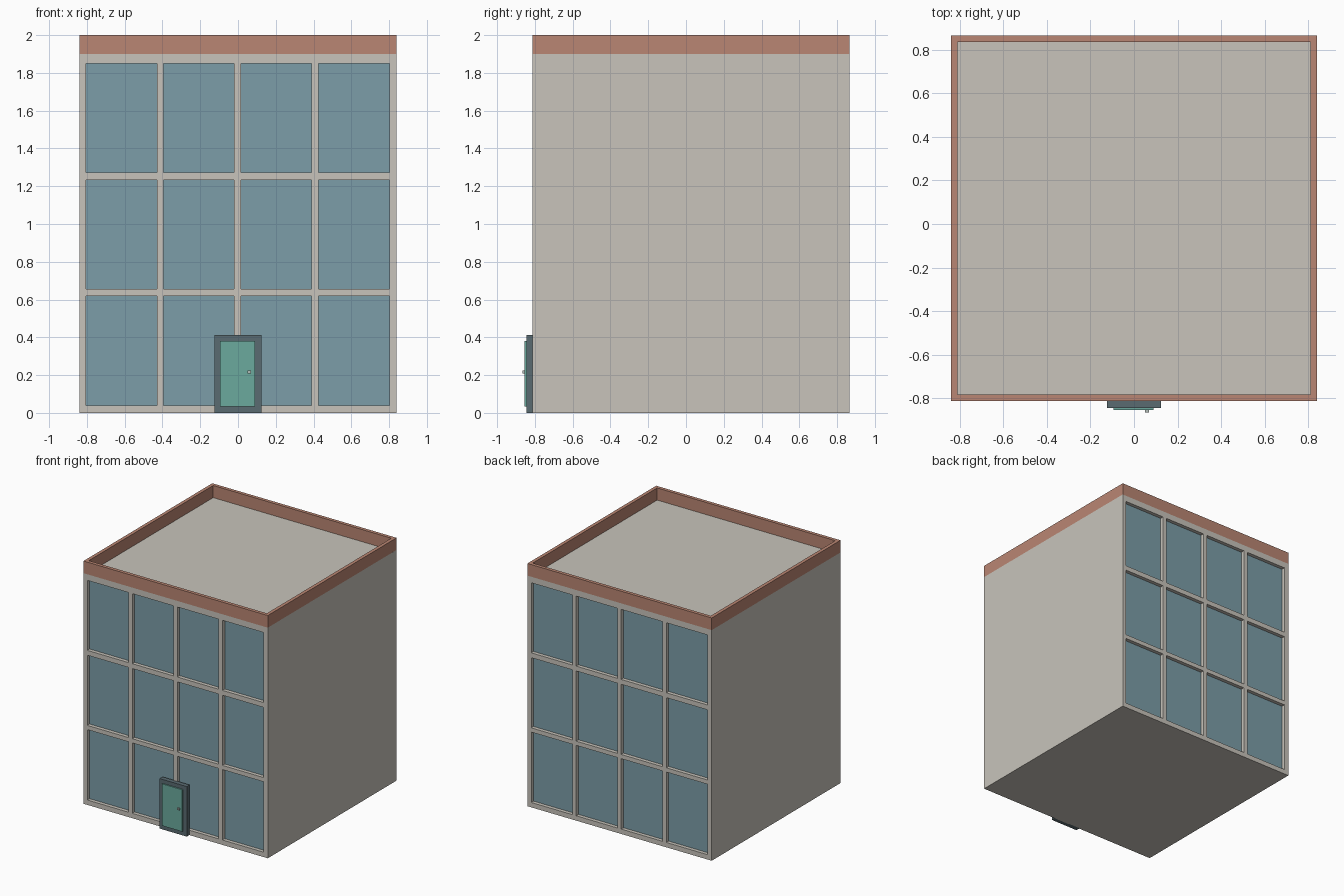
import bpy, bmesh
from mathutils import Vector

if "Cube" in bpy.data.objects:
    bpy.data.objects.remove(bpy.data.objects["Cube"], do_unlink=True)


def material(name, *srgb):
    lin = [((c / 255 + 0.055) / 1.055) ** 2.4 for c in srgb] + [1]
    m = bpy.data.materials.new(name)
    m.use_nodes = True
    m.diffuse_color = lin
    m.node_tree.nodes["Principled BSDF"].inputs["Base Color"].default_value = lin
    return m


wall = material("warm grey wall", 200, 196, 187)
trim = material("terracotta trim", 186, 134, 115)
glass = material("blue glass", 124, 157, 168)
frame = material("slate frame", 90, 107, 113)
green = material("green door", 107, 170, 158)
metal = material("pale metal", 180, 190, 185)


def box(lo, hi):
    lo, hi = Vector(lo), Vector(hi)
    bm = bmesh.new()
    bmesh.ops.create_cube(bm, size=1)
    for v in bm.verts:
        v.co = (lo + hi) / 2 + v.co * (hi - lo)
    return bm


def finish(name, bm, *mats):
    bmesh.ops.recalc_face_normals(bm, faces=bm.faces)
    me = bpy.data.meshes.new(name)
    bm.to_mesh(me)
    bm.free()
    for m in mats:
        me.materials.append(m)
    ob = bpy.data.objects.new(name, me)
    bpy.context.collection.objects.link(ob)
    return ob


# Overall plan
HALF, FRONT, BACK, ROOF, TOP = 0.84, -0.812, 0.865, 1.9, 2.0
RECESS, RIM = 0.03, 0.04
COLUMNS = [(-0.805, -0.43), (-0.395, -0.02), (0.015, 0.39), (0.427, 0.802)]
ROWS = [(0.04, 0.62), (0.655, 1.233), (1.273, 1.85)]

# Walls, with recessed windows on front and back
bm = box((-HALF, FRONT, 0), (HALF, BACK, ROOF))


def facade(side):
    return [f for f in bm.faces if f.normal.y * side > 0.9]


def cut(side, point, normal):
    faces = facade(side)
    edges = {e for f in faces for e in f.edges}
    verts = {v for f in faces for v in f.verts}
    bmesh.ops.bisect_plane(bm, geom=faces + list(edges) + list(verts),
                           plane_co=point, plane_no=normal)
    bm.normal_update()


def is_window(face, side):
    c = face.calc_center_median()
    x = -side * c.x
    return (any(a < x < b for a, b in COLUMNS)
            and any(a < c.z < b for a, b in ROWS))


bm.normal_update()
for side in (-1, 1):
    for x in sum(COLUMNS, ()):
        cut(side, (-side * x, 0, 0), (1, 0, 0))
    for z in sum(ROWS, ()):
        cut(side, (0, 0, z), (0, 0, 1))
    panes = [f for f in facade(side) if is_window(f, side)]
    panes = bmesh.ops.extrude_discrete_faces(bm, faces=panes)["faces"]
    for pane in panes:
        pane.material_index = 1
        for v in pane.verts:
            v.co.y -= side * RECESS
    bm.normal_update()
finish("building_walls", bm, wall, glass)

# Parapet ring around the flat roof
bm = box((-HALF, FRONT, ROOF), (HALF, BACK, TOP))
bm.normal_update()
top = next(f for f in bm.faces if f.normal.z > 0.9)
bottom = next(f for f in bm.faces if f.normal.z < -0.9)
bmesh.ops.delete(bm, geom=[bottom], context="FACES_ONLY")
bmesh.ops.inset_region(bm, faces=[top], thickness=RIM)
pit = bmesh.ops.extrude_discrete_faces(bm, faces=[top])["faces"][0]
for v in pit.verts:
    v.co.z = ROOF
bmesh.ops.delete(bm, geom=[pit], context="FACES_ONLY")
# Close the underside between outer and inner edges
rim_edges = [e for e in bm.edges if e.is_boundary]
bmesh.ops.bridge_loops(bm, edges=rim_edges)
finish("roof_parapet", bm, trim)

# Door with frame and handle
finish("door_frame", box((-0.125, -0.845, 0), (0.125, FRONT + 0.005, 0.412)), frame)
finish("door_panel", box((-0.095, -0.855, 0.035), (0.09, -0.84, 0.38)), green)
finish("door_handle", box((0.05, -0.865, 0.208), (0.07, -0.85, 0.224)), metal)
